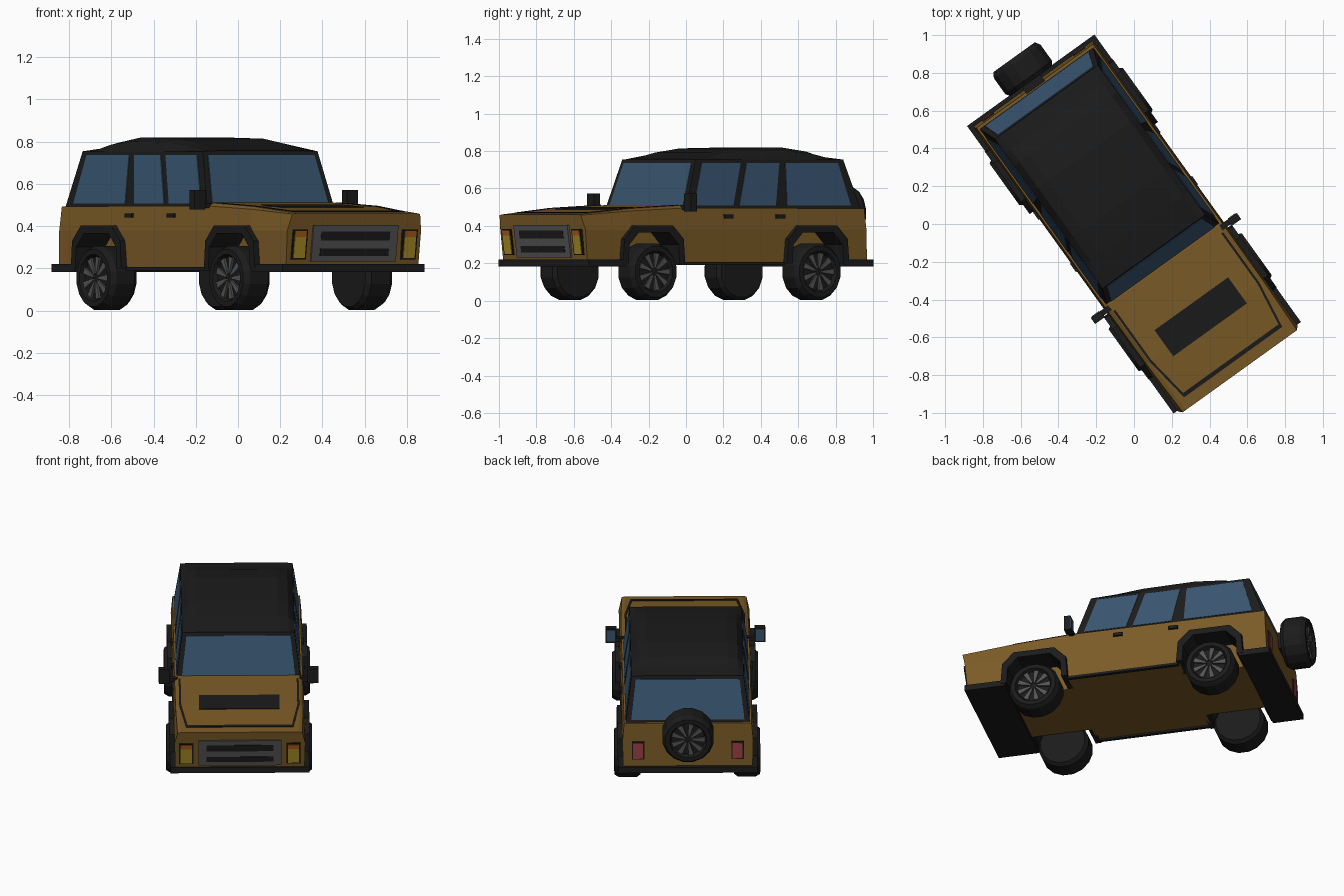
import bpy, bmesh, math
from mathutils import Matrix, Vector

if "Cube" in bpy.data.objects:
    bpy.data.objects.remove(bpy.data.objects["Cube"])

# The vehicle is modelled straight along y, then every mesh is turned by this heading
TURN = Matrix.Rotation(math.radians(35.7), 4, 'Z')


def material(name, rgb):
    m = bpy.data.materials.new(name)
    m.diffuse_color = (*rgb, 1)
    m.use_nodes = True
    m.node_tree.nodes["Principled BSDF"].inputs["Base Color"].default_value = m.diffuse_color
    return m


PAINT = material("ochre_paint", (0.2, 0.105, 0.02))
BLACK = material("black_trim", (0.011, 0.011, 0.011))
GLASS = material("blue_glass", (0.04, 0.09, 0.16))
GREY = material("grey_metal", (0.09, 0.09, 0.09))
YELLOW = material("yellow_lamp", (0.4, 0.27, 0.02))
ORANGE = material("orange_lamp", (0.4, 0.11, 0.01))
RED = material("red_lamp", (0.35, 0.05, 0.06))


def build(name, verts, faces, mat):
    bm = bmesh.new()
    vs = [bm.verts.new(TURN @ Vector(v)) for v in verts]
    for f in faces:
        bm.faces.new([vs[i] for i in f])
    bmesh.ops.remove_doubles(bm, verts=bm.verts, dist=1e-5)
    bmesh.ops.recalc_face_normals(bm, faces=bm.faces)
    me = bpy.data.meshes.new(name)
    bm.to_mesh(me)
    bm.free()
    me.materials.append(mat)
    ob = bpy.data.objects.new(name, me)
    bpy.context.collection.objects.link(ob)
    return ob


def loft(name, rings, mat, caps=True):
    n = len(rings[0])
    verts = [p for r in rings for p in r]
    faces = [(k * n + i, k * n + (i + 1) % n, (k + 1) * n + (i + 1) % n, (k + 1) * n + i)
             for k in range(len(rings) - 1) for i in range(n)]
    if caps:
        faces += [tuple(range(n)), tuple(range(len(verts) - n, len(verts)))]
    return build(name, verts, faces, mat)


def slab(name, pts, d, mat):
    d = Vector(d)
    return loft(name, [[Vector(p) - d for p in pts], [Vector(p) + d for p in pts]], mat)


def box(name, x, y, z, mat):
    return loft(name, [[(x[0], y[0], k), (x[1], y[0], k), (x[1], y[1], k), (x[0], y[1], k)] for k in z], mat)


# Body shell: lofted from nose to tail
def body_ring(vb, vt, zt, ut, bump):
    half = [(.385, vb, .2), (.39, (vb + vt) / 2, .38), (ut, vt, zt), (ut - .02, vt, zt + bump)]
    return half + [(-x, y, z) for x, y, z in reversed(half)]


body = loft("body_shell", [body_ring(-.925, -.96, .457, .372, .004), body_ring(-.64, -.64, .48, .38, .012),
                           body_ring(-.27, -.27, .496, .382, .015), body_ring(-.2, -.2, .496, .382, 0),
                           body_ring(.915, .9, .493, .38, 0)], PAINT)

# Wheel arches: cut the body and add black flares
AXLES = {"front": -.51, "rear": .57}
OUTER = [(-.205, .2), (-.195, .33), (-.125, .402), (.125, .402), (.195, .33), (.205, .2)]
INNER = [(-.168, .2), (-.162, .3), (-.1, .365), (.1, .365), (.162, .3), (.168, .2)]
for end, v in AXLES.items():
    for side, s in (("left", -1), ("right", 1)):
        low = [(-.19, .1)] + [(a * .93, b - .015) for a, b in OUTER] + [(.19, .1)]
        cut = loft("arch_cutter", [[(s * u, v + a, b) for a, b in low] for u in (.25, .5)], PAINT)
        mod = body.modifiers.new("arch", 'BOOLEAN')
        mod.operation, mod.object, mod.solver = 'DIFFERENCE', cut, 'EXACT'
        bpy.context.view_layer.objects.active = body
        bpy.ops.object.modifier_apply(modifier=mod.name)
        bpy.data.objects.remove(cut)
        rings = [[(s * .25, v + a, b), (s * .418, v + a, b), (s * .418, v + c, d), (s * .25, v + c, d)]
                 for (a, b), (c, d) in zip(OUTER, INNER)]
        loft(f"{end}_{side}_flare", rings, BLACK)


# Wheels: lathed tyre with radial spokes
def wheel(name, centre, axis, r=.155):
    m = Matrix.Translation(centre) @ Vector(axis).to_track_quat('Z', 'Y').to_matrix().to_4x4()
    prof = [(.0005, .055), (.1, .055), (.112, .0775), (.138, .0775), (r, .05), (r, -.055), (.138, -.0775), (.0005, -.0775)]
    n = 16
    loft(name + "_tyre", [[m @ Vector((a * math.cos(t), a * math.sin(t), h))
                           for t in [2 * math.pi * (i + .5) / n for i in range(n)]] for a, h in prof], BLACK)
    verts, faces = [], []
    for k in range(9):
        rot = m @ Matrix.Rotation(2 * math.pi * k / 9, 4, 'Z')
        b = len(verts)
        verts += [rot @ Vector((x, y, h)) for h in (.05, .066) for x, y in ((.02, -.005), (.1, -.016), (.1, .016), (.02, .005))]
        faces += [tuple(b + i for i in f) for f in ((0, 1, 2, 3), (4, 5, 6, 7), (0, 1, 5, 4), (1, 2, 6, 5), (2, 3, 7, 6), (3, 0, 4, 7))]
    build(name + "_spokes", verts, faces, GREY)


for end, v in AXLES.items():
    for side, s in (("left", -1), ("right", 1)):
        wheel(f"{end}_{side}_wheel", (s * .357, v, .155), (s, 0, 0))
wheel("spare_wheel", (0, 1.01, .465), (0, 1, 0))
box("spare_mount", (-.06, .06), (.89, .95), (.41, .52), BLACK)

# Bumper trays and sills
box("front_bumper", (-.415, .415), (-.937, -.69), (.183, .22), BLACK)
box("rear_bumper", (-.415, .415), (.75, .937), (.183, .22), BLACK)
for side, s in (("left", -1), ("right", 1)):
    box(side + "_sill", sorted((s * .37, s * .392)), (-.31, .37), (.19, .206), BLACK)

# Cabin frame and crowned roof
ZB, ZT = .49, .752


def cab(u, v):
    return [(-u, v[0]), (u, v[0]), (u, v[1]), (-u, v[1])]


loft("cabin_frame", [[(x, y, ZB) for x, y in cab(.37, (-.265, .885))],
                     [(x, y, ZT) for x, y in cab(.335, (-.18, .795))]], BLACK)
roof = []
for v, z in ((-.18, .757), (-.03, .792), (.13, .814), (.45, .82), (.62, .797), (.7, .772), (.795, .758)):
    half = [(.337, v, .74), (.335, v, .754), (.3, v, .754 + (z - .754) * .7), (.24, v, z)]
    roof.append(half + [(-x, y, h) for x, y, h in reversed(half)])
loft("roof", roof, BLACK)


# Windows: thin panes lying on the sloped cabin faces
def lean(a, b, z):
    return a + (b - a) * (z - ZB) / (ZT - ZB)


W0, W1 = .508, .737
for side, s in (("left", -1), ("right", 1)):
    for nm, (b0, b1, t1, t0) in (("front", (-.215, .045, .115, -.14)), ("middle", (.085, .325, .37, .155)),
                                 ("rear", (.4, .82, .755, .41))):
        pts = [(s * lean(.37, .335, z), v, z) for v, z in ((b0, W0), (b1, W0), (t1, W1), (t0, W1))]
        slab(f"{side}_{nm}_window", pts, (.004, 0, 0), GLASS)
for nm, a, b in (("windscreen", -.265, -.18), ("rear_window", .885, .795)):
    pts = [(u, lean(a, b, z), z) for u, z in ((-.338, W0), (.338, W0), (.31, W1), (-.31, W1))]
    slab(nm, pts, (0, .004, 0), GLASS)


# Bonnet vent and seam lines
def hood_z(v):
    return .461 + (v + .96) / .32 * .031 if v < -.64 else .492 + (v + .64) / .37 * .019


def hood_panel(name, uv):
    slab(name, [(u, v, hood_z(v)) for u, v in uv], (0, 0, .004), BLACK)


hood_panel("bonnet_vent", [(-.24, -.69), (.24, -.69), (.24, -.52), (-.24, -.52)])
hood_panel("bonnet_front_seam", [(-.32, -.9), (.32, -.9), (.316, -.878), (-.316, -.878)])
for side, s in (("left", -1), ("right", 1)):
    hood_panel(side + "_bonnet_seam_a", [(s * .358, -.31), (s * .358, -.64), (s * .346, -.64), (s * .346, -.31)])
    hood_panel(side + "_bonnet_seam_b", [(s * .358, -.64), (s * .32, -.9), (s * .308, -.9), (s * .346, -.64)])


# Grille, lamps: panels on the raked nose
def nose(name, u, z, mat, out):
    pts = [(a, -.925 - .035 * (b - .2) / .257, b) for a, b in ((u[0], z[0]), (u[1], z[0]), (u[1], z[1]), (u[0], z[1]))]
    slab(name, pts, (0, out, 0), mat)


nose("grille_frame", (-.247, .247), (.232, .405), GREY, .007)
nose("grille_upper_slot", (-.2, .2), (.332, .374), BLACK, .009)
nose("grille_lower_slot", (-.2, .2), (.258, .293), BLACK, .009)
for side, s in (("left", -1), ("right", 1)):
    def span(a, b):
        return sorted((s * a, s * b))
    nose(side + "_headlamp_frame", span(.278, .362), (.243, .383), BLACK, .006)
    nose(side + "_headlamp", span(.287, .353), (.25, .348), YELLOW, .009)
    nose(side + "_indicator", span(.287, .353), (.348, .376), ORANGE, .009)
    box(side + "_tail_lamp_frame", span(.26, .334), (.89, .916), (.262, .378), BLACK)
    box(side + "_tail_lamp", span(.267, .327), (.89, .92), (.27, .37), RED)
    # Door handles and mirrors
    for nm, v in (("front", 0), ("rear", .34)):
        box(f"{side}_{nm}_handle", span(.375, .398), (v - .028, v + .028), (.44, .46), BLACK)
    box(side + "_mirror_arm", span(.36, .42), (-.3, -.27), (.485, .51), BLACK)
    box(side + "_mirror", span(.412, .476), (-.31, -.27), (.478, .572), BLACK)
    box(side + "_mirror_glass", span(.42, .468), (-.272, -.266), (.488, .562), GLASS)
